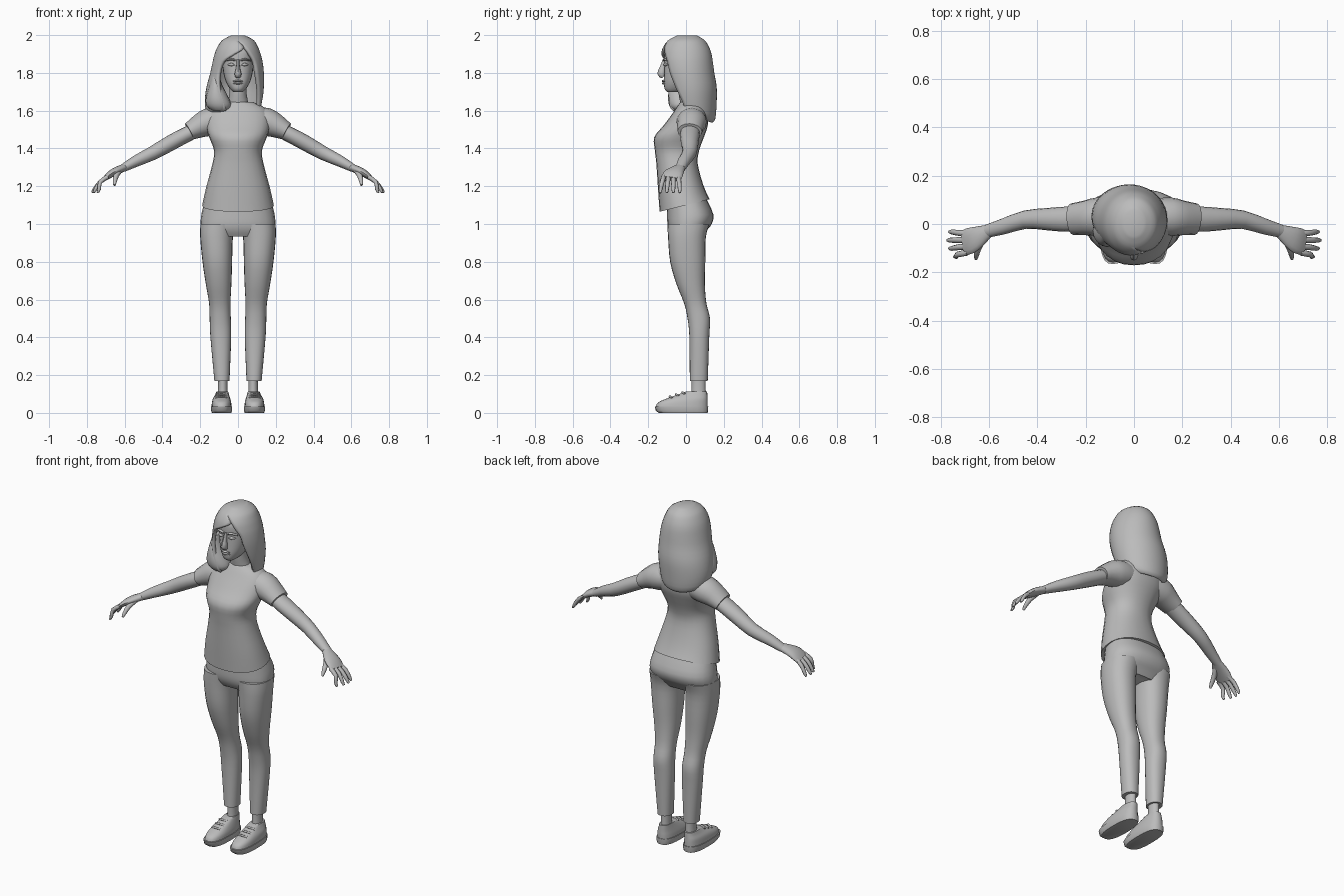
import bpy, bmesh, math
from mathutils import Vector

default_cube = bpy.data.objects.get("Cube")
if default_cube:
    bpy.data.objects.remove(default_cube, do_unlink=True)

grey = bpy.data.materials.new("plain grey")
grey.use_nodes = True
grey.diffuse_color = (.5, .5, .5, 1)
grey.node_tree.nodes["Principled BSDF"].inputs["Base Color"].default_value = grey.diffuse_color


def refine(rows, steps):
    """Catmull-Rom interpolation between rows of numbers."""
    result = []
    for i in range(len(rows) - 1):
        before, start = rows[max(i - 1, 0)], rows[i]
        end, after = rows[i + 1], rows[min(i + 2, len(rows) - 1)]
        for step in range(steps):
            t = step / steps
            result.append([
                b + (c - a) * t / 2 + (a - 2.5 * b + 2 * c - d / 2) * t * t
                + (3 * (b - c) + d - a) * t ** 3 / 2
                for a, b, c, d in zip(before, start, end, after)])
    return result + [rows[-1]]


def skin(name, rings, closed=True, mirror=False, thickness=0, angle=50):
    """Bridge rings of points into one smooth object."""
    bm = bmesh.new()
    loops = [[bm.verts.new(point) for point in ring] for ring in rings]
    count = len(loops[0])
    for low, high in zip(loops, loops[1:]):
        for i in range(count if closed else count - 1):
            j = (i + 1) % count
            bm.faces.new((low[i], low[j], high[j], high[i]))
    bm.faces.new(loops[0])
    if closed:
        bm.faces.new(loops[-1])
    bmesh.ops.remove_doubles(bm, verts=bm.verts[:], dist=.0002)
    bmesh.ops.recalc_face_normals(bm, faces=bm.faces[:])
    mesh = bpy.data.meshes.new(name)
    bm.to_mesh(mesh)
    bm.free()
    mesh.materials.append(grey)
    part = bpy.data.objects.new(name, mesh)
    bpy.context.collection.objects.link(part)
    if thickness:
        shell = part.modifiers.new("thickness", "SOLIDIFY")
        shell.thickness, shell.offset = thickness, -1
    if mirror:
        part.modifiers.new("mirror", "MIRROR")
    bpy.ops.object.select_all(action="DESELECT")
    part.select_set(True)
    bpy.context.view_layer.objects.active = part
    bpy.ops.object.shade_smooth_by_angle(angle=math.radians(angle))
    return part


def signed_power(value, power):
    return math.copysign(abs(value) ** power, value)


def loft(name, rows, sides=24, power=1, tilt=0, steps=3, **options):
    """Stack of level sections: height, left, right, front, back."""
    rings = []
    for k, (z, x0, x1, y0, y1) in enumerate(refine(rows, steps)):
        lean = tilt * max(0, 1 - k / (2 * steps))
        ring = []
        for i in range(sides):
            turn = math.tau * i / sides
            x = (x0 + x1) / 2 + (x1 - x0) / 2 * signed_power(math.sin(turn), power)
            y = (y0 + y1) / 2 - (y1 - y0) / 2 * signed_power(math.cos(turn), power)
            ring.append((x, y, z + lean * y))
        rings.append(ring)
    return skin(name, rings, **options)


def tube(name, rows, sides=16, steps=2, mirror=True):
    """Sections along a path: x, y, z, height radius, depth radius."""
    rows = refine(rows, steps)
    points = [Vector(row[:3]) for row in rows]
    rings = []
    for k, row in enumerate(rows):
        way = (points[min(k + 1, len(rows) - 1)] - points[max(k - 1, 0)]).normalized()
        up = Vector((0, 1, 0)).cross(way).normalized()
        side = way.cross(up)
        rings.append([points[k] + up * row[3] * math.cos(math.tau * i / sides)
                      + side * row[4] * math.sin(math.tau * i / sides)
                      for i in range(sides)])
    return skin(name, rings, mirror=mirror)


def even(rows):
    """Turn height, half width, front, back into centred sections."""
    return [(z, -half, half, front, back) for z, half, front, back in rows]


# Shirt body with a hem that rises toward the back
loft("shirt", even([
    (1.10, .19, -.14, .125), (1.2, .168, -.148, .09), (1.32, .135, -.157, .062),
    (1.39, .127, -.165, .07), (1.46, .153, -.168, .095), (1.52, .17, -.12, .115),
    (1.58, .168, -.075, .115), (1.62, .135, -.048, .1), (1.645, .08, -.03, .075)]),
    power=.9, tilt=.25)

# Sleeves and arms
tube("sleeve", [
    (.08, .03, 1.55, .07, .075), (.15, .03, 1.54, .075, .08),
    (.2, .025, 1.52, .064, .072), (.257, .02, 1.49, .047, .065)])
tube("arm", [
    (.2, .025, 1.51, .04, .05), (.28, .02, 1.47, .041, .052), (.36, .02, 1.427, .041, .046),
    (.45, .018, 1.376, .037, .038), (.54, -.01, 1.333, .03, .033),
    (.61, -.03, 1.295, .021, .027)])

# Hands
tube("palm", [
    (.6, -.027, 1.3, .02, .026), (.64, -.05, 1.283, .021, .043),
    (.675, -.068, 1.264, .019, .054), (.705, -.078, 1.24, .012, .052)])
for finger, reach in enumerate((.765, .772, .765, .745)):
    base = -.04 - finger * .026
    tip = -.033 - finger * .034
    tube("finger", [
        (.69, base, 1.25, .012, .013), (.73, (base + tip) / 2, 1.222, .011, .012),
        (reach - .01, tip, 1.183, .009, .01), (reach, tip, 1.165, .005, .006)], sides=8)
tube("thumb", [
    (.625, -.06, 1.285, .015, .016), (.645, -.1, 1.255, .014, .014),
    (.652, -.13, 1.225, .011, .011), (.654, -.145, 1.205, .006, .006)], sides=8)

# Trousers
loft("trouser_seat", even([
    (.935, .165, -.07, .085), (.965, .192, -.088, .108), (1.0, .198, -.098, .136),
    (1.05, .194, -.1, .145), (1.13, .175, -.1, .11)]), power=.85)
loft("trouser_leg", [
    (.17, .045, .125, .02, .115), (.4, .036, .146, .018, .123), (.5, .038, .15, .008, .127),
    (.58, .04, .153, -.01, .108), (.68, .035, .17, -.05, .1), (.8, .031, .188, -.084, .102),
    (.93, .027, .2, -.095, .105), (1.0, .01, .199, -.098, .125)],
    power=.9, mirror=True)

# Ankles and shoes
loft("ankle", [(.07, .052, .11, .025, .108), (.13, .055, .106, .03, .104),
               (.22, .055, .106, .03, .104)], sides=16, mirror=True)
loft("shoe_sole", [(0, .036, .138, -.145, .115), (.012, .031, .143, -.16, .117),
                   (.035, .031, .143, -.166, .118)], power=.75, steps=1, mirror=True)
loft("shoe_upper", [
    (.03, .034, .14, -.16, .115), (.055, .036, .138, -.148, .115),
    (.075, .041, .133, -.105, .114), (.095, .047, .122, -.05, .113),
    (.113, .052, .114, .0, .112)], power=.8, mirror=True)
for lace in range(3):
    y, z = -.085 + lace * .033, .083 + lace * .011
    tube("shoe_lace", [(.058, y + .012, z - .004, .005, .007), (.087, y, z + .004, .005, .007),
                       (.116, y + .012, z - .004, .005, .007)], sides=8)

# Neck and head
loft("neck", even([(1.58, .075, -.02, .075), (1.64, .055, -.03, .07),
                   (1.7, .045, -.04, .06), (1.76, .048, -.04, .06)]))
loft("head", even([
    (1.7, .025, -.1, -.03), (1.715, .042, -.113, .02), (1.75, .063, -.117, .05),
    (1.8, .077, -.116, .08), (1.86, .083, -.115, .1), (1.92, .083, -.113, .105),
    (1.965, .06, -.08, .08)]), power=.85)

# Facial features
tube("nose", [(0, -.113, 1.87, .008, .01), (0, -.122, 1.83, .01, .016),
              (0, -.13, 1.795, .018, .022), (0, -.12, 1.778, .014, .01)],
     sides=8, mirror=False)
for label, z, depth in (("upper_lip", 1.757, .012), ("lower_lip", 1.745, .011)):
    tube(label, [(-.026, -.109, z, .002, .003), (0, -.117, z, .007, depth),
                 (.026, -.109, z, .002, .003)], sides=8, mirror=False)
tube("eye", [(.018, -.111, 1.842, .002, .004), (.035, -.11, 1.844, .009, .01),
             (.054, -.098, 1.843, .002, .004)], sides=8)
tube("eyebrow", [(.014, -.114, 1.866, .005, .008), (.038, -.113, 1.872, .006, .008),
                 (.066, -.094, 1.864, .003, .005)], sides=8)

# Hair shell: height, left, right, front, back, two opening angles, droop
hair_rows = [
    (1.997, -.04, .04, -.05, .06, 0, 0, 0), (1.972, -.085, .085, -.095, .1, 0, 0, 0),
    (1.935, -.11, .107, -.122, .123, -18, 20, 0), (1.9, -.124, .12, -.132, .135, 8, 32, 0),
    (1.86, -.134, .13, -.135, .142, 36, 42, 0), (1.8, -.147, .137, -.13, .15, 43, 47, 0),
    (1.72, -.168, .137, -.115, .163, 34, 56, 0), (1.66, -.176, .127, -.1, .162, 22, 66, .1),
    (1.62, -.167, .112, -.09, .155, 18, 75, .26), (1.6, -.14, .09, -.075, .138, 20, 82, .3)]
hair_rings = []
for z, x0, x1, y0, y1, right_gap, left_gap, droop in refine(hair_rows, 3):
    start, finish = math.radians(left_gap), math.tau - math.radians(right_gap)
    ring = []
    for i in range(37):
        turn = start + (finish - start) * i / 36
        x = (x0 + x1) / 2 + (x1 - x0) / 2 * math.sin(turn)
        y = (y0 + y1) / 2 - (y1 - y0) / 2 * math.cos(turn)
        ring.append((x, y, z - droop * (y - y0)))
    hair_rings.append(ring)
skin("hair", hair_rings, closed=False, thickness=.018)

# Full lock falling in front of the right shoulder
loft("hair_lock", [
    (1.6, -.135, -.06, -.07, .0), (1.625, -.166, -.036, -.088, .03),
    (1.67, -.17, -.05, -.095, .04), (1.74, -.15, -.085, -.085, .03),
    (1.8, -.135, -.1, -.06, .02)], sides=16)
